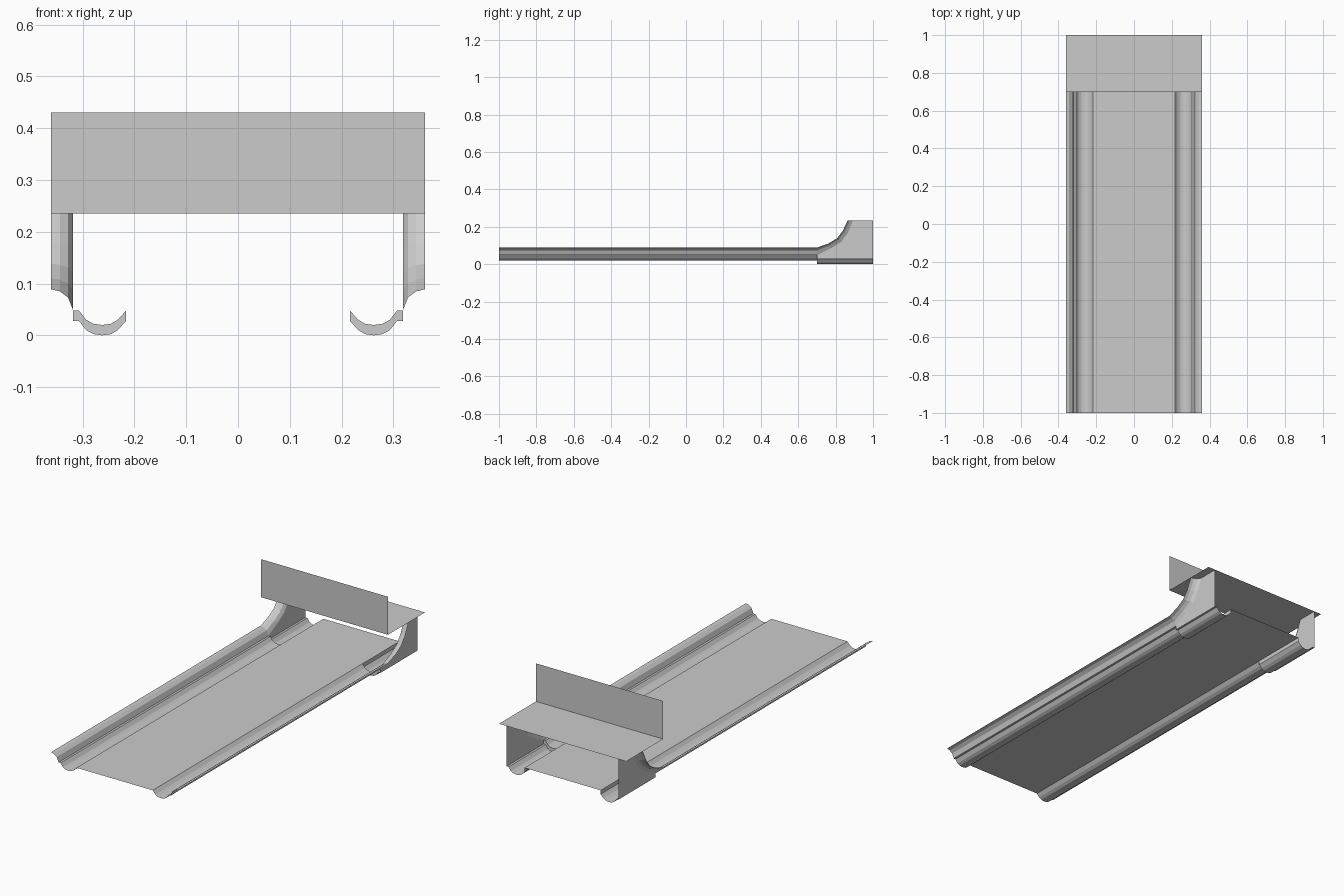
import bpy

if "Cube" in bpy.data.objects:
    bpy.data.objects.remove(bpy.data.objects["Cube"])

FRONT, STEP, BACK = -1.0, 0.7, 1.0
W, DROP, DECK = 0.361, 0.02, 0.235

# Right-hand cross-sections as (x, z)
GUTTER = [(0.216, 0.048), (0.231, 0.031), (0.245, 0.0225), (0.262, 0.02),
          (0.279, 0.0225), (0.293, 0.030), (0.307, 0.048), (0.318, 0.048)]
LIP = [(0.318, 0.048), (0.328, 0.073), (0.344, 0.085), (W, 0.089)]

# Inner and outer edges of the rising flange as (y, z)
RISE_IN = [(0.70, 0.048), (0.775, 0.085), (0.83, 0.12), (0.867, 0.17), (0.893, DECK)]
RISE_OUT = [(0.70, 0.089), (0.76, 0.11), (0.807, 0.138), (0.838, 0.178), (0.865, DECK)]


def make(name, verts, faces, mirror=False):
    mesh = bpy.data.meshes.new(name)
    mesh.from_pydata(verts, [], faces)
    mesh.update()
    ob = bpy.data.objects.new(name, mesh)
    bpy.context.collection.objects.link(ob)
    if mirror:
        ob.modifiers.new("Mirror", 'MIRROR').use_mirror_merge = False
    return ob


def loft(name, rows, mirror=True):
    """Skin a sheet through rows of equal point count."""
    n = len(rows[0])
    faces = [(r * n + i, r * n + i + 1, (r + 1) * n + i + 1, (r + 1) * n + i)
             for r in range(len(rows) - 1) for i in range(n - 1)]
    return make(name, [p for row in rows for p in row], faces, mirror)


def section(profile, y, dz=0.0):
    return [(x, y, z + dz) for x, z in profile]


# Flat bed
loft("bed_floor", [[(-0.216, FRONT, 0.048), (0.216, FRONT, 0.048)],
                   [(-0.216, BACK, 0.048), (0.216, BACK, 0.048)]], mirror=False)

# Long side rails: gutter plus outward lip
rail = GUTTER + LIP[1:]
loft("side_rail", [section(rail, FRONT), section(rail, STEP)])

# Lowered rear gutter with its step face
loft("rear_gutter", [section(GUTTER, STEP), section(GUTTER, STEP, -DROP),
                     section(GUTTER, BACK, -DROP)])
loft("gutter_inner_side", [[(0.216, STEP, 0.048), (0.216, BACK, 0.048)],
                           [(0.216, STEP, 0.028), (0.216, BACK, 0.028)]])

# Upright rear side wall with curved front edge
wall = [(0.318, STEP, 0.028), (0.318, BACK, 0.028), (0.318, BACK, DECK)]
wall += [(0.318, y, z) for y, z in reversed(RISE_IN)]
make("rear_side_wall", wall, [tuple(range(len(wall)))], mirror=True)

# Lip flange sweeping up the wall's front edge
rows = []
for (yi, zi), (yo, zo) in zip(RISE_IN, RISE_OUT):
    row = []
    for x, z in LIP:
        t = (z - LIP[0][1]) / (LIP[-1][1] - LIP[0][1])
        row.append((x, yi + (yo - yi) * t, zi + (zo - zi) * t))
    rows.append(row)
loft("rising_flange", rows)

# Rear deck and the vertical panel on its front edge
loft("rear_deck", [[(-W, STEP, DECK), (W, STEP, DECK)],
                   [(-W, BACK, DECK), (W, BACK, DECK)]], mirror=False)
loft("front_panel", [[(-W, STEP, DECK), (W, STEP, DECK)],
                     [(-W, STEP, 0.43), (W, STEP, 0.43)]], mirror=False)
